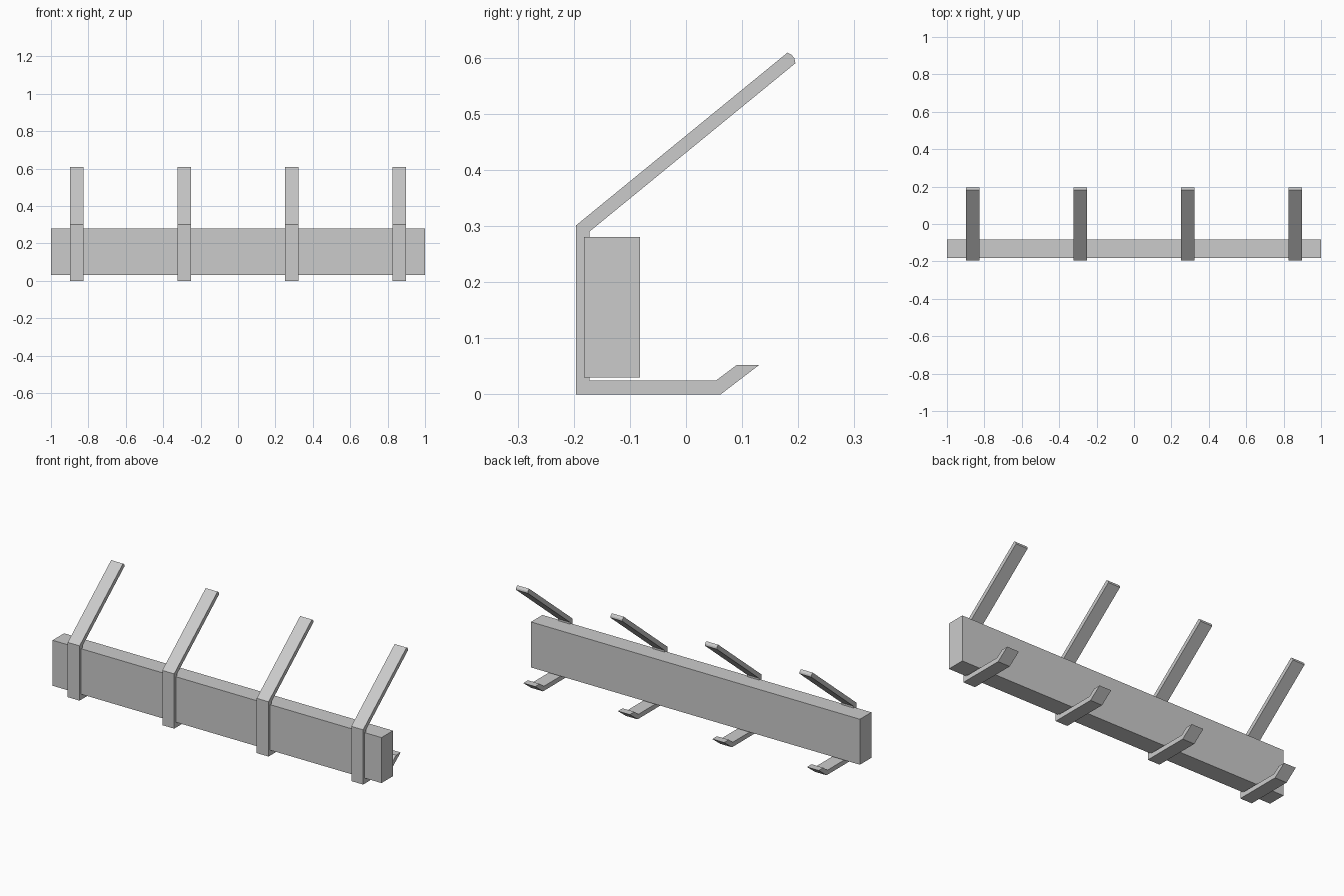
import bpy
import bmesh

if "Cube" in bpy.data.objects:
    bpy.data.objects.remove(bpy.data.objects["Cube"], do_unlink=True)

# Single plain grey finish
grey = bpy.data.materials.new("plain grey")
grey.use_nodes = True
colour = (0.6, 0.6, 0.6, 1.0)
grey.diffuse_color = colour
grey.node_tree.nodes["Principled BSDF"].inputs["Base Color"].default_value = colour


def extrude_profile(name, profile, x_centre, width):
    """Extrude a closed (y, z) profile along x."""
    bm = bmesh.new()
    face = bm.faces.new([bm.verts.new((-width / 2, y, z)) for y, z in profile])
    result = bmesh.ops.extrude_face_region(bm, geom=[face])
    moved = [v for v in result["geom"] if isinstance(v, bmesh.types.BMVert)]
    bmesh.ops.translate(bm, verts=moved, vec=(width, 0, 0))
    bmesh.ops.recalc_face_normals(bm, faces=bm.faces)
    mesh = bpy.data.meshes.new(name)
    bm.to_mesh(mesh)
    bm.free()
    mesh.materials.append(grey)
    obj = bpy.data.objects.new(name, mesh)
    obj.location.x = x_centre
    bpy.context.collection.objects.link(obj)
    return obj


# Long wooden rail
rail = [(-0.182, 0.03), (-0.082, 0.03), (-0.082, 0.28), (-0.182, 0.28)]
extrude_profile("rail", rail, 0, 2.0)

# Bent strap hooks: upturned foot, upright, long sloping arm with rounded tip
hook = [
    (-0.196, 0.0), (0.062, 0.0), (0.130, 0.052), (0.090, 0.052),
    (0.054, 0.025), (-0.172, 0.025), (-0.172, 0.29),
    (0.195, 0.590), (0.193, 0.599), (0.188, 0.605), (0.181, 0.609),
    (-0.196, 0.301),
]
for i, x in enumerate((-0.862, -0.287, 0.287, 0.862), start=1):
    extrude_profile(f"hook_{i}", hook, x, 0.072)
